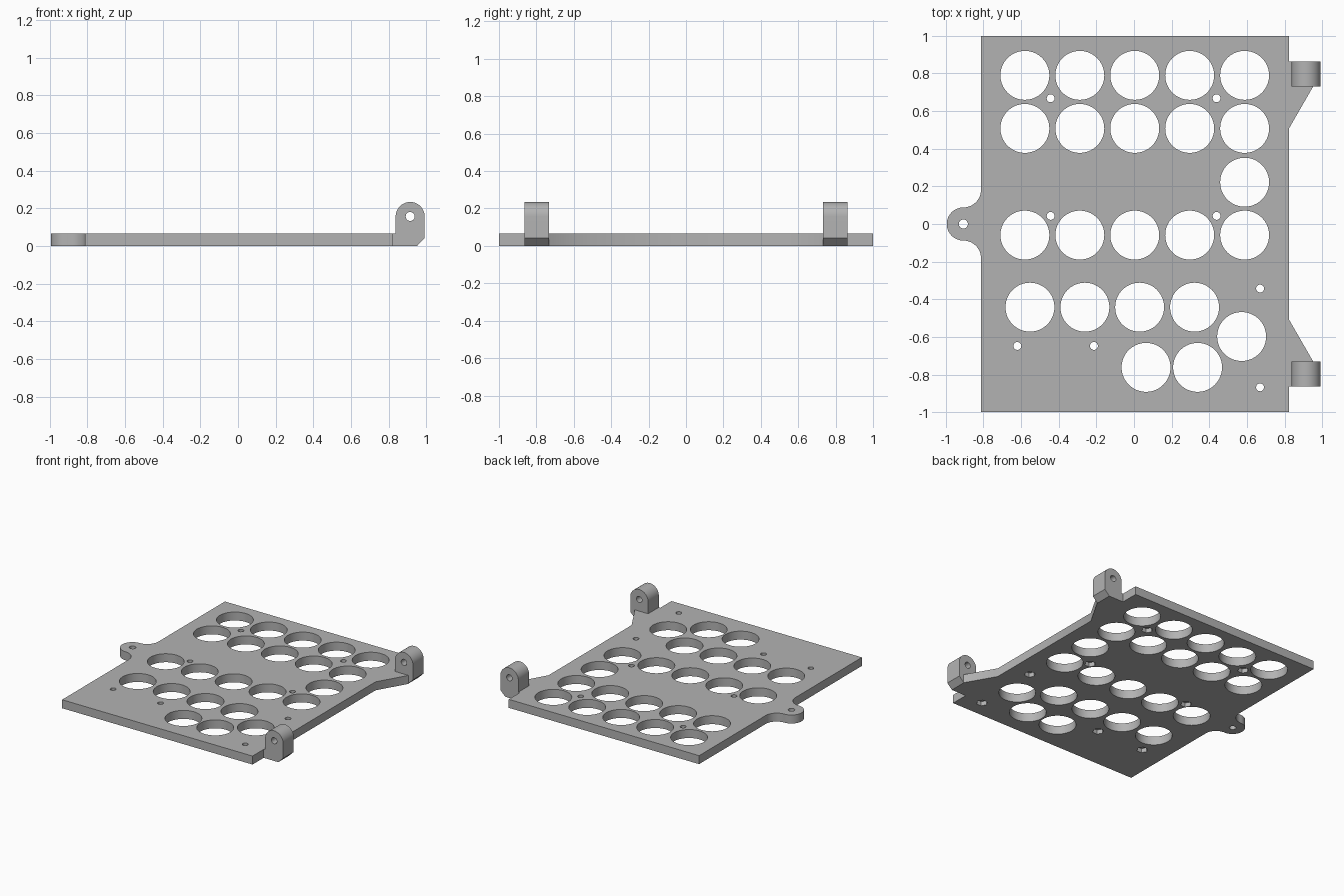
import bpy, bmesh, math
from mathutils import Vector

if "Cube" in bpy.data.objects:
    bpy.data.objects.remove(bpy.data.objects["Cube"])

T = 0.066  # plate thickness
grey = bpy.data.materials.new("plain_grey")
grey.diffuse_color = (0.45, 0.45, 0.45, 1)
grey.use_nodes = True
grey.node_tree.nodes["Principled BSDF"].inputs["Base Color"].default_value = grey.diffuse_color


def arc(cx, cy, r, a0, a1, n=24):
    return [(cx + r * math.cos(math.radians(a0 + (a1 - a0) * i / n)),
             cy + r * math.sin(math.radians(a0 + (a1 - a0) * i / n))) for i in range(n + 1)]


def add_prism(bm, pts, to3d, offset):
    """Extrude a closed 2D profile along offset."""
    face = bm.faces.new([bm.verts.new(to3d(*p)) for p in pts])
    new = bmesh.ops.extrude_face_region(bm, geom=[face])["geom"]
    bmesh.ops.translate(bm, vec=Vector(offset), verts=[v for v in new if isinstance(v, bmesh.types.BMVert)])


def finish(name, bm):
    bmesh.ops.recalc_face_normals(bm, faces=bm.faces[:])
    me = bpy.data.meshes.new(name)
    bm.to_mesh(me)
    bm.free()
    ob = bpy.data.objects.new(name, me)
    bpy.context.collection.objects.link(ob)
    me.materials.append(grey)
    return ob


def select(ob):
    bpy.ops.object.select_all(action='DESELECT')
    ob.select_set(True)
    bpy.context.view_layer.objects.active = ob


def cut(ob, name, holes, to3d, offset, sides):
    """Subtract round (or hexagonal) holes given as (x, y, radius)."""
    bm = bmesh.new()
    for x, y, r in holes:
        add_prism(bm, arc(x, y, r, 0, 360, sides)[:-1], to3d, offset)
    cutter = finish(name, bm)
    cutter.hide_render = True
    mod = ob.modifiers.new(name, 'BOOLEAN')
    mod.operation, mod.solver, mod.object = 'DIFFERENCE', 'EXACT', cutter
    select(ob)
    bpy.ops.object.modifier_apply(modifier=name)
    bpy.data.objects.remove(cutter)


def smooth(ob):
    select(ob)
    bpy.ops.object.shade_smooth_by_angle(angle=math.radians(30))


# Plate outline with left mounting tab and two right gussets
outline = [(-0.813, -1), (0.825, -1), (0.825, -0.732), (0.953, -0.732), (0.825, -0.51),
           (0.825, 0.51), (0.953, 0.732), (0.825, 0.732), (0.825, 1), (-0.813, 1)]
outline += arc(-0.907, 0.182, 0.094, 0, -90, 16)
outline += arc(-0.907, 0, 0.088, 90, 270, 32)
outline += arc(-0.907, -0.182, 0.094, 90, 0, 16)
bm = bmesh.new()
add_prism(bm, outline, lambda x, y: (x, y, 0), (0, 0, T))
plate = finish("button_plate", bm)

# Large button holes, mostly in regular rows
cols = [-0.58, -0.288, 0.004, 0.296, 0.588]
big = [(x, y, 0.13) for y in (0.79, 0.508, -0.059) for x in cols]
big += [(x, -0.442, 0.13) for x in (-0.553, -0.261, 0.03, 0.322)]
big += [(0.588, 0.222, 0.13), (0.572, -0.598, 0.13), (0.064, -0.762, 0.13), (0.338, -0.762, 0.13)]
cut(plate, "button_holes", big, lambda x, y: (x, y, -0.1), (0, 0, 0.3), 64)

# Screw holes with hexagonal nut pockets underneath
screws = [(x, y) for x in (-0.443, 0.439) for y in (0.668, 0.043)]
screws += [(0.67, -0.343), (0.67, -0.868), (-0.62, -0.648), (-0.213, -0.648)]
cut(plate, "nut_pockets", [(x, y, 0.04) for x, y in screws], lambda x, y: (x, y, -0.1), (0, 0, 0.133), 6)
cut(plate, "screw_holes", [(x, y, 0.021) for x, y in screws] + [(-0.907, 0, 0.024)],
    lambda x, y: (x, y, -0.1), (0, 0, 0.3), 24)
smooth(plate)

# Upright hinge lugs on the right edge
profile = [(0.825, 0), (0.951, 0), (0.992, 0.041)] + arc(0.915, 0.157, 0.077, 0, 180, 32)
profile += [(0.838, T), (0.825, T)]
for name, y in (("front_lug", -0.863), ("back_lug", 0.732)):
    bm = bmesh.new()
    add_prism(bm, profile, lambda x, z: (x, y, z), (0, 0.131, 0))
    lug = finish(name, bm)
    cut(lug, "pin_hole", [(0.915, 0.157, 0.024)], lambda x, z: (x, y - 0.1, z), (0, 0.4, 0), 24)
    smooth(lug)
